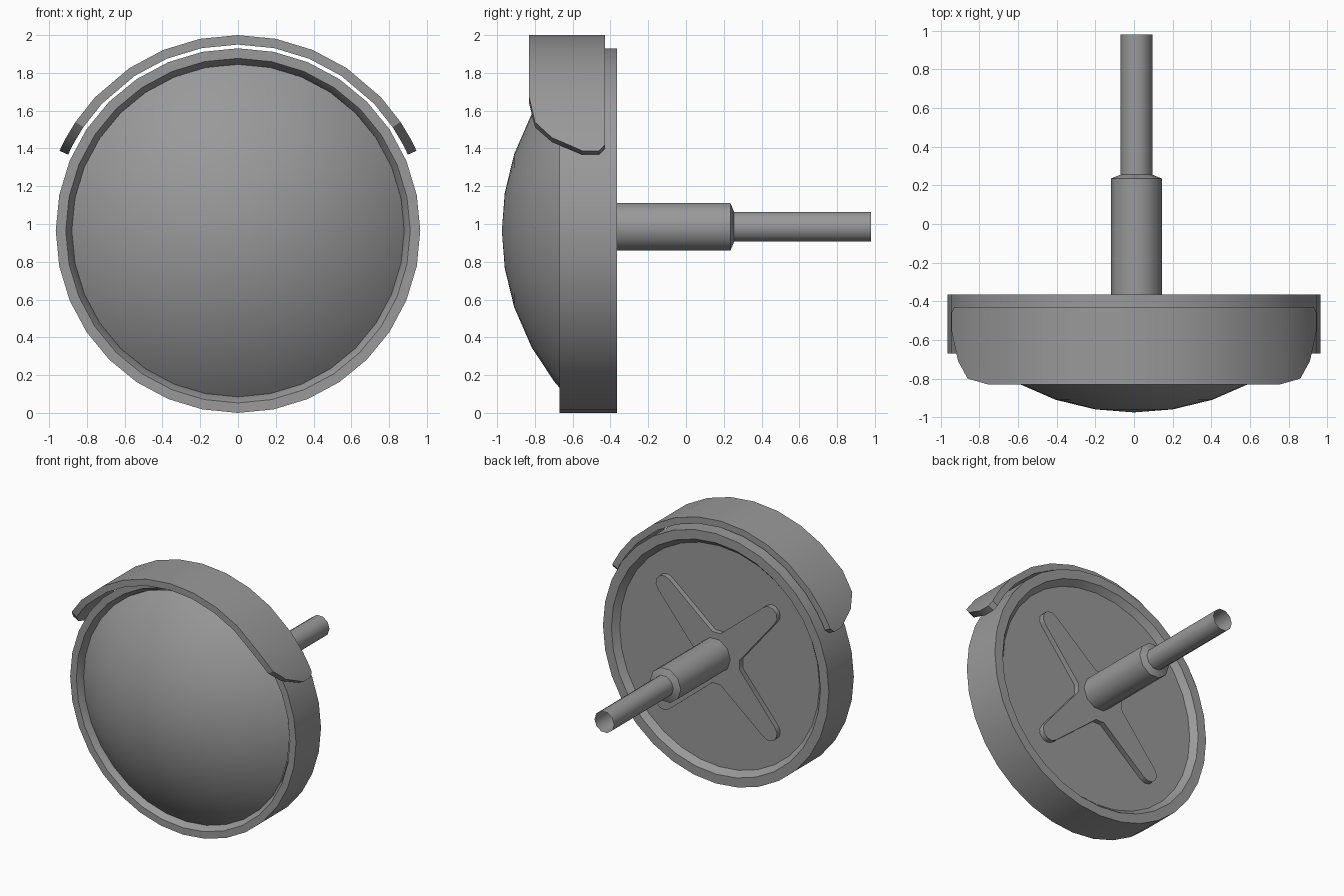
import bpy, bmesh, math

if "Cube" in bpy.data.objects:
    bpy.data.objects.remove(bpy.data.objects["Cube"])

CZ = 0.965  # height of the lamp axis

grey = bpy.data.materials.new("dark_grey")
grey.diffuse_color = (.32, .32, .32, 1)
grey.use_nodes = True
grey.node_tree.nodes["Principled BSDF"].inputs["Base Color"].default_value = grey.diffuse_color


def finish(name, bm, angle=30):
    bmesh.ops.remove_doubles(bm, verts=bm.verts, dist=1e-5)
    me = bpy.data.meshes.new(name)
    bm.to_mesh(me)
    bm.free()
    me.materials.append(grey)
    ob = bpy.data.objects.new(name, me)
    bpy.context.collection.objects.link(ob)
    bpy.ops.object.select_all(action='DESELECT')
    ob.select_set(True)
    bpy.context.view_layer.objects.active = ob
    bpy.ops.object.shade_smooth_by_angle(angle=math.radians(angle))
    return ob


def lathe(name, profile, sides=32, cx=0.0, cz=CZ, closed=False, angle=30):
    """Turn (radius, y) points about an axis parallel to y."""
    bm = bmesh.new()
    rings = []
    for i in range(sides):
        a = 2 * math.pi * i / sides
        rings.append([bm.verts.new((cx + r * math.cos(a), y, cz + r * math.sin(a)))
                      for r, y in profile])
    n = len(profile)
    for i in range(sides):
        p, q = rings[i], rings[(i + 1) % sides]
        for j in range(n if closed else n - 1):
            k = (j + 1) % n
            bm.faces.new((p[j], p[k], q[k], q[j]))
    return finish(name, bm, angle)


# Outer rim with chamfered inner edges
lathe("rim", [(.965, -.67), (.965, -.365), (.893, -.365), (.853, -.41),
              (.88, -.62), (.912, -.67)], closed=True)

# Domed lens: part of a sphere
R = 1.29
lathe("lens", [(r, -.975 + R - math.sqrt(R * R - r * r))
               for r in (0, .2, .405, .62, .8, .88)])

# Flat plate closing the back
lathe("back_plate", [(.853, -.41), (0, -.41)])

# Stepped mounting stem with an open end
lathe("stem", [(.1325, -.41), (.1325, .235), (.083, .255), (.083, .98)],
      sides=10, cx=.0125, cz=.985, angle=40)

# Raised cross on the back plate: four tapered round-ended arms
bm = bmesh.new()
outline = []
for k in range(4):
    d = math.radians(45 + 90 * k)
    arm = [(.165, -.115)]
    arm += [(.635 + .07 * math.cos(t), .07 * math.sin(t))
            for t in (math.radians(-90 + 36 * i) for i in range(6))]
    arm += [(.165, .115)]
    for u, v in arm:
        outline.append(bm.verts.new((u * math.cos(d) - v * math.sin(d), -.41,
                                     CZ + u * math.sin(d) + v * math.cos(d))))
face = bm.faces.new(outline)
ext = bmesh.ops.extrude_face_region(bm, geom=[face])
for v in ext["geom"]:
    if isinstance(v, bmesh.types.BMVert):
        v.co.y = -.37
bmesh.ops.recalc_face_normals(bm, faces=bm.faces)
finish("back_cross", bm, 40)

# Visor: curved hood, columns of (angle, front y, back y), mirrored left to right
half = [(24.1, -.55, -.46), (26, -.62, -.43), (28.4, -.71, -.43), (33.75, -.80, -.43),
        (43, -.83, -.43), (56.25, -.83, -.43), (67.5, -.83, -.43), (78.75, -.83, -.43)]
cols = half + [(90, -.83, -.43)] + [(180 - a, f, b) for a, f, b in reversed(half)]
bm = bmesh.new()
loops = []
for a, f, b in cols:
    c, s = math.cos(math.radians(a)), math.sin(math.radians(a))
    loops.append([bm.verts.new((r * c, y, CZ + r * s))
                  for r, y in ((1.035, f), (1.035, b), (.985, b), (.985, f))])
for p, q in zip(loops, loops[1:]):
    for j in range(4):
        k = (j + 1) % 4
        bm.faces.new((p[j], p[k], q[k], q[j]))
bm.faces.new(loops[0])
bm.faces.new(loops[-1])
bmesh.ops.recalc_face_normals(bm, faces=bm.faces)
finish("visor", bm)
